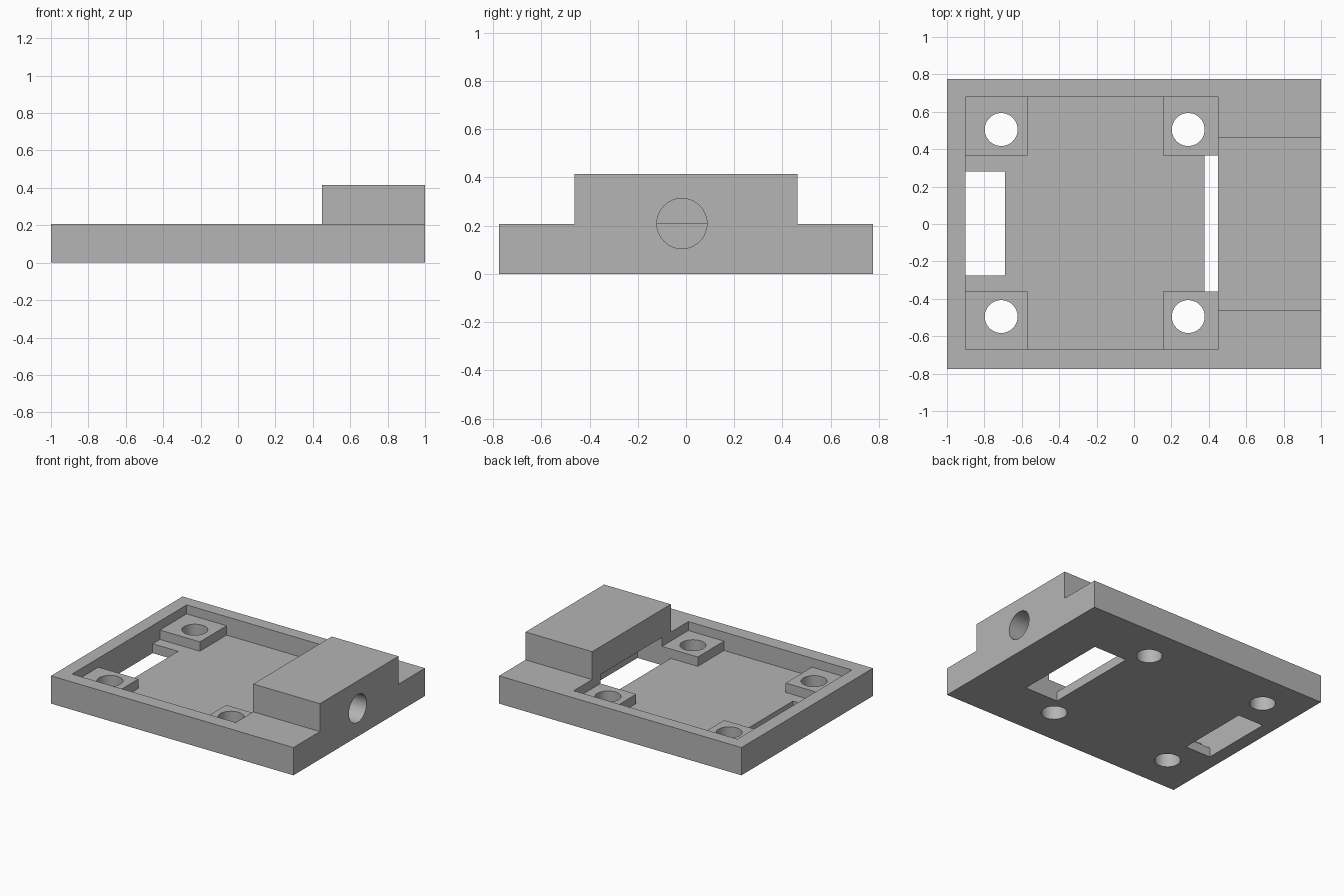
import bpy
import math

cube = bpy.data.objects.get("Cube")
if cube:
    bpy.data.objects.remove(cube, do_unlink=True)

# Main levels
RIM, FLOOR, POST, TOP = 0.207, 0.07, 0.14, 0.415
X0, X1, Y0, Y1 = -0.90, 0.45, -0.67, 0.68      # pocket outline

grey = bpy.data.materials.new("plain_grey")
grey.use_nodes = True
colour = (0.46, 0.46, 0.46, 1)
grey.diffuse_color = colour
grey.node_tree.nodes["Principled BSDF"].inputs["Base Color"].default_value = colour


def box(name, x, y, z):
    """Box from (min, max) pairs."""
    bpy.ops.mesh.primitive_cube_add(size=1)
    ob = bpy.context.object
    ob.name = name
    ob.location = [(a + b) / 2 for a, b in (x, y, z)]
    ob.scale = [b - a for a, b in (x, y, z)]
    bpy.ops.object.transform_apply(location=True, rotation=False, scale=True)
    ob.data.materials.append(grey)
    return ob


def drill(name, centre, radius, depth, rotation=(0, 0, 0)):
    bpy.ops.mesh.primitive_cylinder_add(vertices=48, radius=radius, depth=depth,
                                        location=centre, rotation=rotation)
    ob = bpy.context.object
    ob.name = name
    ob.hide_render = True
    ob.data.materials.append(grey)
    return ob


def combine(target, tool, operation):
    """Apply a boolean and discard the tool."""
    bpy.context.view_layer.update()
    mod = target.modifiers.new(operation.lower(), 'BOOLEAN')
    mod.operation, mod.solver, mod.object = operation, 'EXACT', tool
    bpy.ops.object.select_all(action='DESELECT')
    target.select_set(True)
    bpy.context.view_layer.objects.active = target
    bpy.ops.object.modifier_apply(modifier=mod.name)
    bpy.data.objects.remove(tool, do_unlink=True)


# Tray with the raised connector block and the recessed pocket
tray = box("mounting_tray", (-1, 1), (-0.775, 0.775), (0, RIM))
combine(tray, box("connector_block", (X1, 1), (-0.463, 0.463), (0.1, TOP)), 'UNION')
combine(tray, box("pocket", (X0, X1), (Y0, Y1), (FLOOR, 1)), 'DIFFERENCE')

# Corner posts, sunk slightly into the floor and walls
sink = 0.02
for px in ((X0 - sink, -0.57), (0.155, X1 + sink)):
    for py in ((Y0 - sink, -0.36), (0.365, Y1 + sink)):
        combine(tray, box("corner_post", px, py, (FLOOR - sink, POST)), 'UNION')

# Floor slot, and the cavity running under the block
combine(tray, box("floor_slot", (X0, -0.69), (-0.275, 0.28), (-0.1, 0.1)), 'DIFFERENCE')
combine(tray, box("block_cavity", (0.378, 0.652), (-0.36, 0.365), (-0.1, RIM)), 'DIFFERENCE')

# Screw holes
for hx in (-0.71, 0.29):
    for hy in (-0.495, 0.505):
        combine(tray, drill("screw_hole", (hx, hy, 0), 0.088, 1), 'DIFFERENCE')

# Cable hole from the outer face into the cavity
combine(tray, drill("cable_hole", (0.845, -0.017, 0.209), 0.104, 0.4,
                    (0, math.pi / 2, 0)), 'DIFFERENCE')

bpy.ops.object.shade_smooth_by_angle(angle=math.radians(30))
